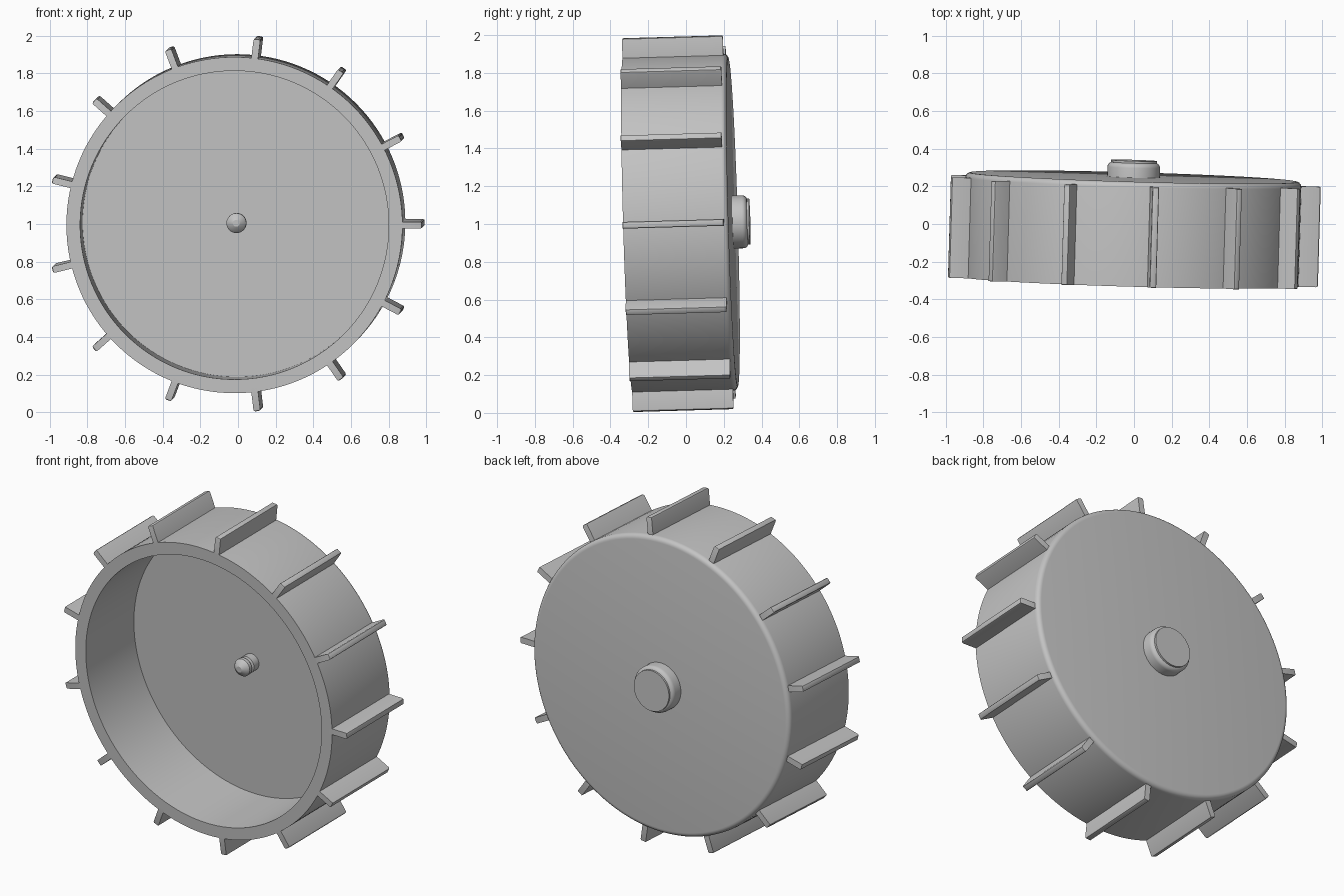
import bpy, bmesh, math
from mathutils import Matrix, Vector

cube = bpy.data.objects.get("Cube")
if cube:
    bpy.data.objects.remove(cube, do_unlink=True)

grey = bpy.data.materials.new("plain grey")
grey.use_nodes = True
colour = (0.55, 0.55, 0.55, 1)
grey.diffuse_color = colour
grey.node_tree.nodes["Principled BSDF"].inputs["Base Color"].default_value = colour

# Wheel frame: local z runs along the slightly tilted axle, from open front to back
axle = Vector((0.029, 1, 0.029)).normalized()
across = (Vector((1, 0, 0)) - axle * axle.x).normalized()
down = axle.cross(across)
frame = Matrix((across, down, axle)).transposed().to_4x4()
frame.translation = (-0.019, -0.307, 0.994)


def finish(name, bm):
    bmesh.ops.recalc_face_normals(bm, faces=bm.faces)
    mesh = bpy.data.meshes.new(name)
    bm.to_mesh(mesh)
    bm.free()
    obj = bpy.data.objects.new(name, mesh)
    bpy.context.collection.objects.link(obj)
    mesh.materials.append(grey)
    obj.matrix_world = frame
    bpy.ops.object.select_all(action='DESELECT')
    obj.select_set(True)
    bpy.context.view_layer.objects.active = obj
    bpy.ops.object.shade_smooth_by_angle(angle=math.radians(32))
    return obj


def lathe(name, profile, steps):
    """Spin (radius, depth) points around the axle."""
    bm = bmesh.new()
    verts = [bm.verts.new((r, 0, d)) for r, d in profile]
    edges = [bm.edges.new(pair) for pair in zip(verts, verts[1:])]
    bmesh.ops.spin(bm, geom=verts + edges, cent=(0, 0, 0), axis=(0, 0, 1),
                   angle=math.tau, steps=steps, use_merge=False)
    bmesh.ops.remove_doubles(bm, verts=bm.verts, dist=0.0001)
    return finish(name, bm)


def fillet(radius, depth, size, count=5):
    """Quarter-round points from the side wall onto the back face."""
    turns = [i / count * math.pi / 2 for i in range(count + 1)]
    return [(radius - size + size * math.cos(a), depth - size + size * math.sin(a))
            for a in turns]


# Drum: hollow pan, open at the front, with a rounded back edge
RADIUS, DEPTH, FLOOR = 0.893, 0.557, 0.45
lathe("drum", [(0, FLOOR), (0.82, FLOOR), (0.82, 0), (RADIUS, 0)]
      + fillet(RADIUS, DEPTH, 0.028) + [(0, DEPTH)], 128)

# Hub on the back, with a thin raised cap
lathe("back_hub", [(0, DEPTH - 0.02), (0.14, DEPTH - 0.02)]
      + fillet(0.14, DEPTH + 0.077, 0.026)
      + [(0.122, DEPTH + 0.077), (0.122, DEPTH + 0.088), (0, DEPTH + 0.088)], 64)

# Axle stub inside the drum: collar, groove and tapered nose
lathe("axle_stub", [(0, FLOOR + 0.01), (0.05, FLOOR + 0.01), (0.053, FLOOR - 0.05),
                    (0.04, FLOOR - 0.055), (0.04, FLOOR - 0.065),
                    (0.053, FLOOR - 0.07), (0.053, FLOOR - 0.09),
                    (0.042, FLOOR - 0.105), (0.018, FLOOR - 0.12),
                    (0, FLOOR - 0.12)], 32)

# Paddles spaced evenly around the drum
COUNT, INNER, TIP, LENGTH, THICK = 13, 0.87, 0.996, 0.534, 0.036
for i in range(COUNT):
    bm = bmesh.new()
    bmesh.ops.create_cube(bm, size=1)
    bmesh.ops.scale(bm, vec=(TIP - INNER, THICK, LENGTH), verts=bm.verts)
    bmesh.ops.translate(bm, vec=((TIP + INNER) / 2, 0, LENGTH / 2), verts=bm.verts)
    tip_edges = [e for e in bm.edges if all(v.co.x > TIP - 0.01 for v in e.verts)]
    bmesh.ops.bevel(bm, geom=tip_edges, offset=0.009, segments=2,
                    profile=0.5, affect='EDGES')
    bmesh.ops.rotate(bm, cent=(0, 0, 0), verts=bm.verts,
                     matrix=Matrix.Rotation(math.tau * i / COUNT, 3, 'Z'))
    finish(f"paddle_{i + 1}", bm)
